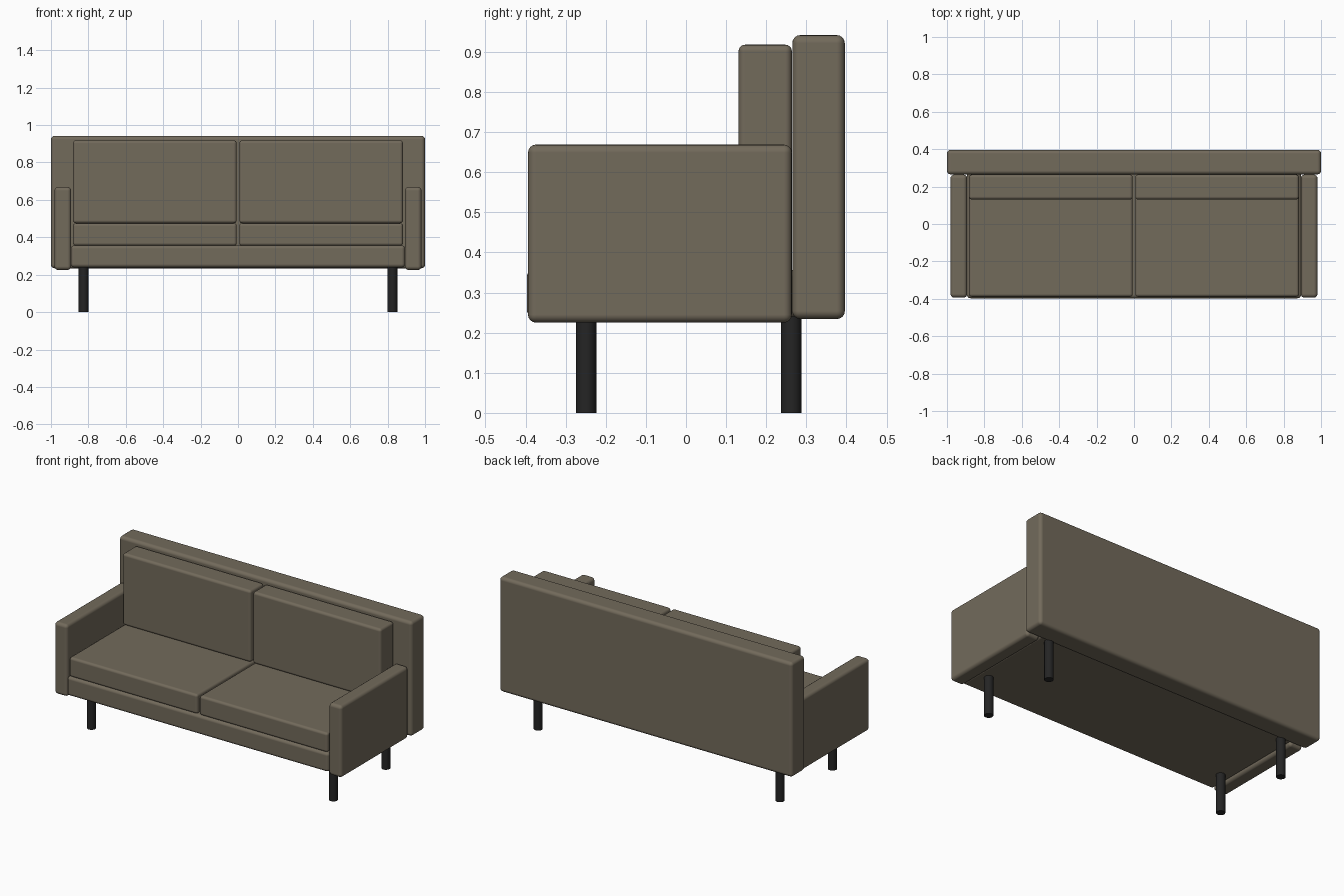
import bpy

if "Cube" in bpy.data.objects:
    bpy.data.objects.remove(bpy.data.objects["Cube"])


def material(name, color):
    m = bpy.data.materials.new(name)
    m.diffuse_color = (*color, 1)
    m.use_nodes = True
    m.node_tree.nodes["Principled BSDF"].inputs["Base Color"].default_value = m.diffuse_color
    return m


fabric = material("taupe_fabric", (0.17, 0.145, 0.105))
black = material("black_metal", (0.018, 0.018, 0.018))


def finish(obj, name, mat):
    obj.name = name
    obj.data.materials.append(mat)
    bpy.ops.object.shade_smooth_by_angle()


def block(name, x, y, z, bevel):
    """Rounded upholstered box given as (min, max) ranges."""
    bpy.ops.mesh.primitive_cube_add(
        size=1, location=[(a + b) / 2 for a, b in (x, y, z)])
    obj = bpy.context.object
    obj.scale = [b - a for a, b in (x, y, z)]
    bpy.ops.object.transform_apply(location=False, rotation=False, scale=True)
    finish(obj, name, fabric)
    mod = obj.modifiers.new("rounded_edges", "BEVEL")
    mod.width = bevel
    mod.segments = 4
    mod.harden_normals = True
    return obj


# Backrest and base frame
block("backrest", (-1, 1), (0.265, 0.396), (0.234, 0.942), 0.02)
block("base", (-0.893, 0.893), (-0.397, 0.28), (0.239, 0.357), 0.018)

for side, label in ((-1, "left"), (1, "right")):
    def span(a, b):
        return tuple(sorted((side * a, side * b)))

    # Armrest
    block(label + "_arm", span(0.892, 0.981), (-0.394, 0.264), (0.225, 0.669), 0.02)
    # Seat and back cushions
    block(label + "_seat_cushion", span(0.007, 0.882), (-0.389, 0.264), (0.355, 0.475), 0.015)
    block(label + "_back_cushion", span(0.007, 0.882), (0.131, 0.264), (0.475, 0.918), 0.016)

    # Legs
    for y, end in ((-0.249, "front"), (0.262, "back")):
        bpy.ops.mesh.primitive_cylinder_add(
            vertices=32, radius=0.0255, depth=0.25, location=(side * 0.826, y, 0.125))
        finish(bpy.context.object, f"{label}_{end}_leg", black)
